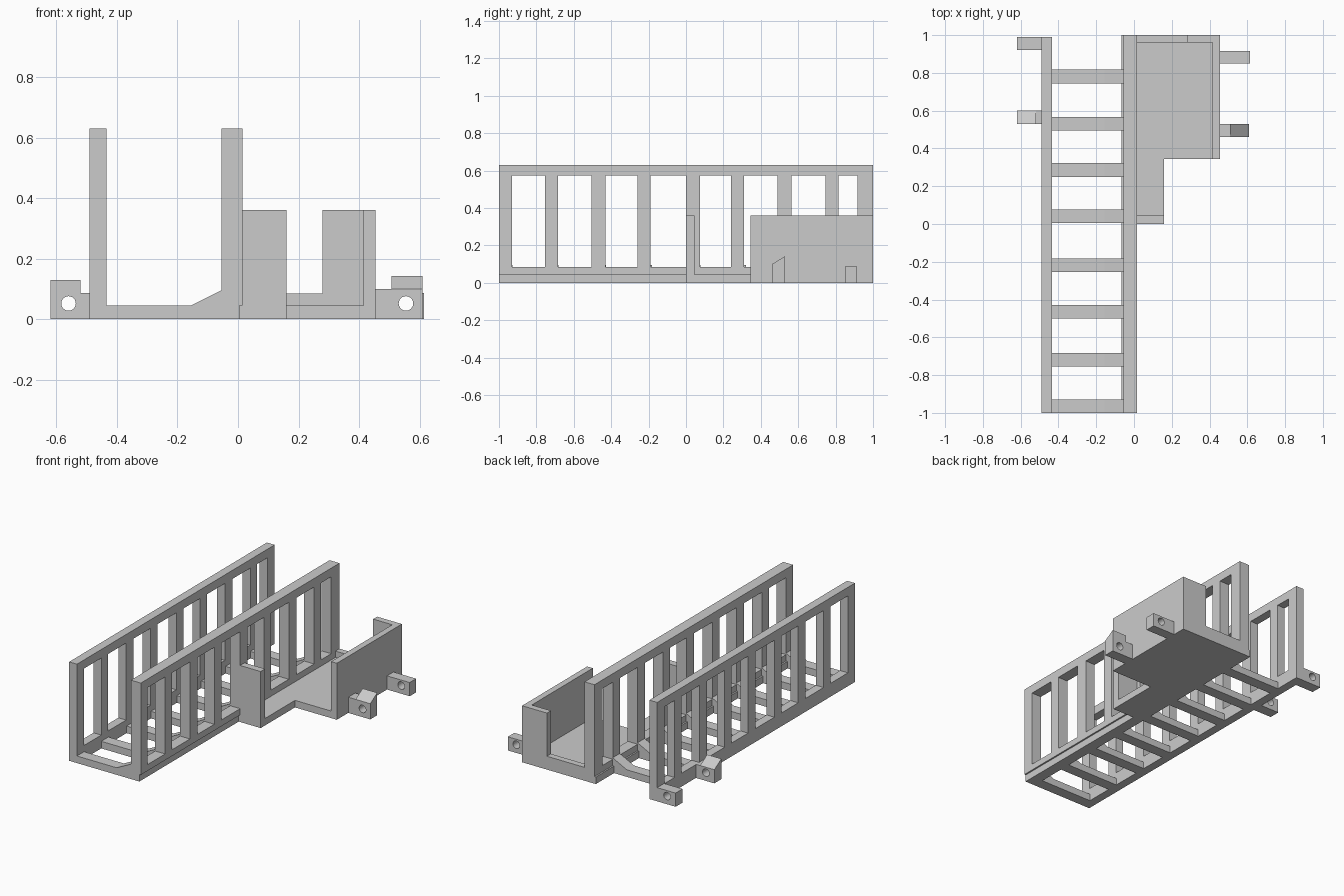
import bpy
import math
from mathutils import Matrix

if "Cube" in bpy.data.objects:
    bpy.data.objects.remove(bpy.data.objects["Cube"], do_unlink=True)

grey = bpy.data.materials.new("plain grey")
grey.use_nodes = True
grey.diffuse_color = (0.6, 0.6, 0.6, 1)
grey.node_tree.nodes["Principled BSDF"].inputs["Base Color"].default_value = (0.6, 0.6, 0.6, 1)

# Columns: profile u, profile v, extrusion direction
AXES = {
    "x": Matrix(((0, 0, 1, 0), (1, 0, 0, 0), (0, 1, 0, 0), (0, 0, 0, 1))),
    "y": Matrix(((1, 0, 0, 0), (0, 0, -1, 0), (0, 1, 0, 0), (0, 0, 0, 1))),
    "z": Matrix.Identity(4),
}


def rect(u0, u1, v0, v1):
    return [(u0, v0), (u1, v0), (u1, v1), (u0, v1)]


def circle(u, v, r, n=24):
    return [(u + r * math.cos(2 * math.pi * i / n), v + r * math.sin(2 * math.pi * i / n))
            for i in range(n)]


def extrude(name, axis, start, end, *loops):
    """Extrude an outline, with optional hole loops, along one axis."""
    curve = bpy.data.curves.new(name + "_profile", "CURVE")
    curve.dimensions = "2D"
    curve.fill_mode = "BOTH"
    curve.extrude = (end - start) / 2
    for loop in loops:
        spline = curve.splines.new("POLY")
        spline.points.add(len(loop) - 1)
        for point, (u, v) in zip(spline.points, loop):
            point.co = (u, v, 0, 1)
        spline.use_cyclic_u = True
    helper = bpy.data.objects.new(name + "_helper", curve)
    bpy.context.collection.objects.link(helper)
    graph = bpy.context.evaluated_depsgraph_get()
    mesh = bpy.data.meshes.new_from_object(helper.evaluated_get(graph))
    bpy.data.objects.remove(helper, do_unlink=True)
    bpy.data.curves.remove(curve)
    middle = [0, 0, 0]
    middle["xyz".index(axis)] = (start + end) / 2
    mesh.transform(Matrix.Translation(middle) @ AXES[axis])
    mesh.name = name
    mesh.materials.clear()
    mesh.materials.append(grey)
    mesh.shade_flat()
    part = bpy.data.objects.new(name, mesh)
    bpy.context.collection.objects.link(part)
    return part


# Tall side walls with a row of window openings
openings = [(-0.93, -0.755), (-0.685, -0.505), (-0.43, -0.26), (-0.19, 0.0),
            (0.075, 0.24), (0.31, 0.49), (0.565, 0.745), (0.815, 0.917)]
windows = [rect(a, b, 0.085, 0.575) for a, b in openings]
extrude("right_wall", "x", -0.49, -0.435, rect(-1, 0.99, 0, 0.63), *windows)
extrude("left_wall", "x", -0.055, 0.015, rect(-1, 1, 0.045, 0.63), *windows)
extrude("left_wall_base", "x", -0.065, 0.005, rect(-1, 1, 0, 0.045))

# Floor rungs, each rising in a gusset at the left wall
rung = [(-0.435, 0), (-0.065, 0), (-0.065, 0.045), (-0.055, 0.045),
        (-0.055, 0.095), (-0.155, 0.045), (-0.435, 0.045)]
for i, y in enumerate((-1, -0.755, -0.5, -0.255, 0.005, 0.25, 0.495, 0.745)):
    extrude(f"floor_rung_{i + 1}", "y", y, y + 0.072, rung)

# Side tray: stepped floor, outer wall, notched back wall, front stub
extrude("tray_floor", "z", 0, 0.045,
        [(0.005, 0), (0.16, 0), (0.16, 0.345), (0.455, 0.345), (0.455, 1), (0.005, 1)])
extrude("tray_outer_wall", "x", 0.415, 0.455, rect(0.345, 1, 0.045, 0.36))
extrude("tray_back_wall", "y", 0.96, 1,
        [(0.015, 0.045), (0.415, 0.045), (0.415, 0.36), (0.28, 0.36), (0.28, 0.085), (0.015, 0.085)])
extrude("tray_front_stub", "y", 0, 0.045, rect(0.015, 0.16, 0.045, 0.36))

# Mounting tabs with screw holes
for name, x0, x1, y0, y1, top, hole in (
        ("left_rear_tab", 0.455, 0.615, 0.85, 0.915, 0.087, 0.555),
        ("left_front_tab", 0.455, 0.61, 0.46, 0.53, 0.1, 0.555),
        ("right_rear_tab", -0.62, -0.49, 0.92, 0.99, 0.087, -0.56),
        ("right_front_tab", -0.62, -0.49, 0.53, 0.6, 0.087, -0.56)):
    extrude(name, "y", y0, y1, rect(x0, x1, 0, top), circle(hole, 0.052, 0.024))

# Sloped wedges on the front tabs
extrude("left_tab_wedge", "x", 0.507, 0.61, [(0.46, 0.1), (0.53, 0.1), (0.53, 0.143)])
extrude("right_tab_wedge", "x", -0.62, -0.52, [(0.53, 0.087), (0.6, 0.087), (0.53, 0.13)])
